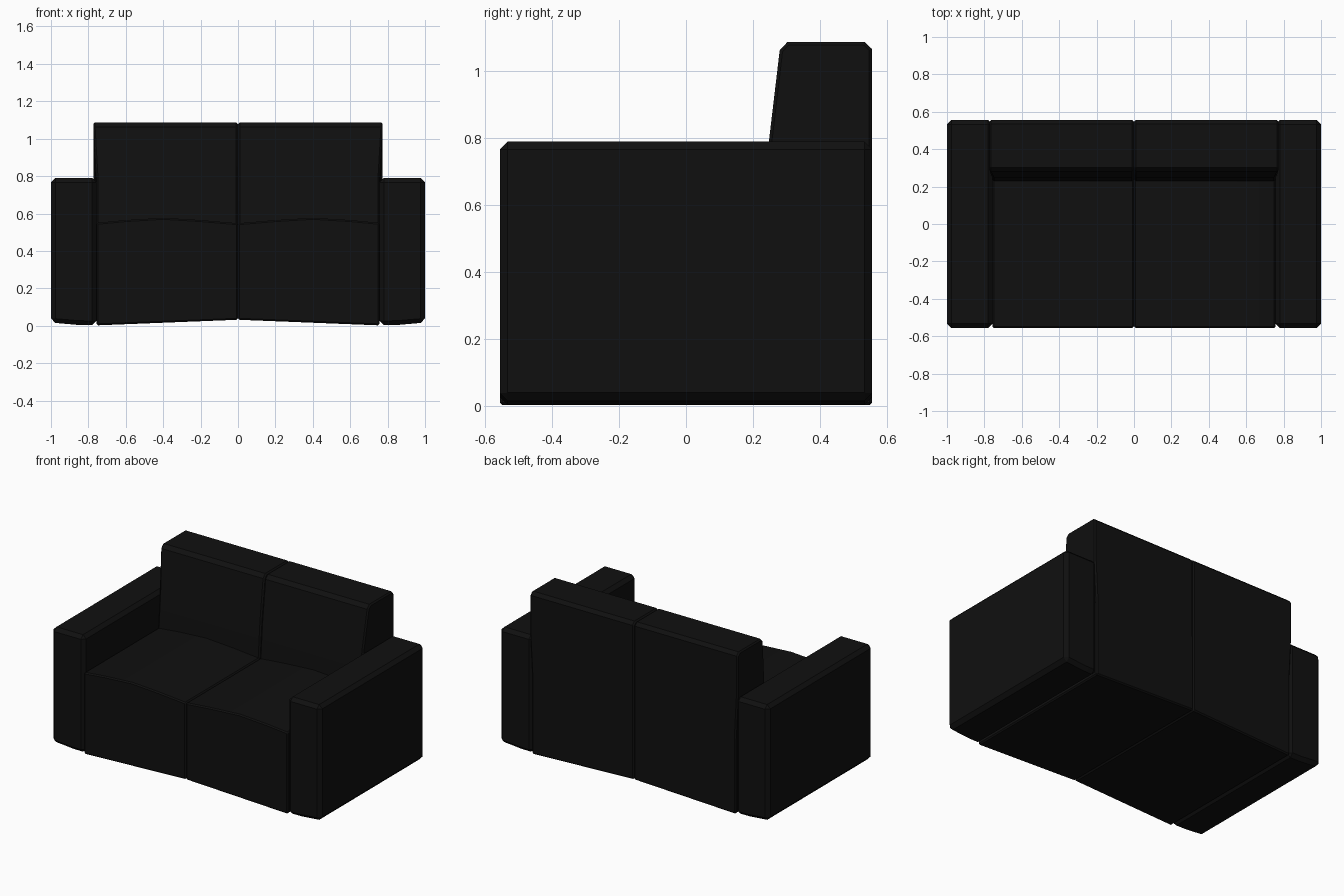
import bpy, bmesh, math

if "Cube" in bpy.data.objects:
    bpy.data.objects.remove(bpy.data.objects["Cube"], do_unlink=True)

fabric = bpy.data.materials.new("black_fabric")
fabric.use_nodes = True
BLACK = (0.005, 0.005, 0.005, 1)
fabric.diffuse_color = BLACK
fabric.node_tree.nodes["Principled BSDF"].inputs["Base Color"].default_value = BLACK

SEAM, ARM, FRONT, REAR = 0.757, 0.757, -0.556, 0.556


def prism(name, profile, axis, start, end, bevel, side, shape=None):
    """Extrude a profile along x or y, mirror by side, chamfer the sharp edges."""
    bm = bmesh.new()
    place = (lambda p, d: (d, p[0], p[1])) if axis == "x" else (lambda p, d: (p[0], d, p[1]))
    face = bm.faces.new([bm.verts.new(place(p, start)) for p in profile])
    out = bmesh.ops.extrude_face_region(bm, geom=[face])
    for v in out["geom"]:
        if isinstance(v, bmesh.types.BMVert):
            v.co["xyz".index(axis)] = end
    for v in bm.verts:
        if shape:
            shape(v.co)
        v.co.x *= side
    bmesh.ops.recalc_face_normals(bm, faces=bm.faces)
    mesh = bpy.data.meshes.new(name)
    bm.to_mesh(mesh)
    bm.free()
    mesh.materials.append(fabric)
    obj = bpy.data.objects.new(name, mesh)
    bpy.context.collection.objects.link(obj)
    mod = obj.modifiers.new("chamfer", "BEVEL")
    mod.width = bevel
    mod.segments = 1
    mod.limit_method = "ANGLE"
    mod.angle_limit = math.radians(50)
    bpy.ops.object.select_all(action="DESELECT")
    obj.select_set(True)
    bpy.context.view_layer.objects.active = obj
    bpy.ops.object.modifier_apply(modifier="chamfer")
    bpy.ops.object.shade_smooth_by_angle(angle=math.radians(30))
    return obj


def narrow_between_arms(co):
    # the back is slightly narrower where it sits between the arms
    if co.z < 0.79 and co.x > 0.5:
        co.x = SEAM


# Cross-sections
arm_profile = [(ARM, 0.003), (0.85, 0.004), (1, 0.017), (1, 0.79), (ARM, 0.79)]
seat_profile = [(0.001, 0.032), (SEAM, 0.002), (SEAM, 0.55), (0.6, 0.565),
                (0.4, 0.577), (0.2, 0.565), (0.001, 0.548)]
back_profile = [(REAR, 0.5), (REAR, 0.8), (REAR, 1.067), (0.534, 1.088),
                (0.303, 1.088), (0.28, 1.063), (0.247, 0.785), (0.225, 0.5)]

for label, side in (("left", 1), ("right", -1)):
    prism(label + "_arm", arm_profile, "y", FRONT, REAR, 0.023, side)
    prism(label + "_seat", seat_profile, "y", FRONT, REAR, 0.008, side)
    prism(label + "_back", back_profile, "x", 0.001, 0.773, 0.009, side,
          narrow_between_arms)
